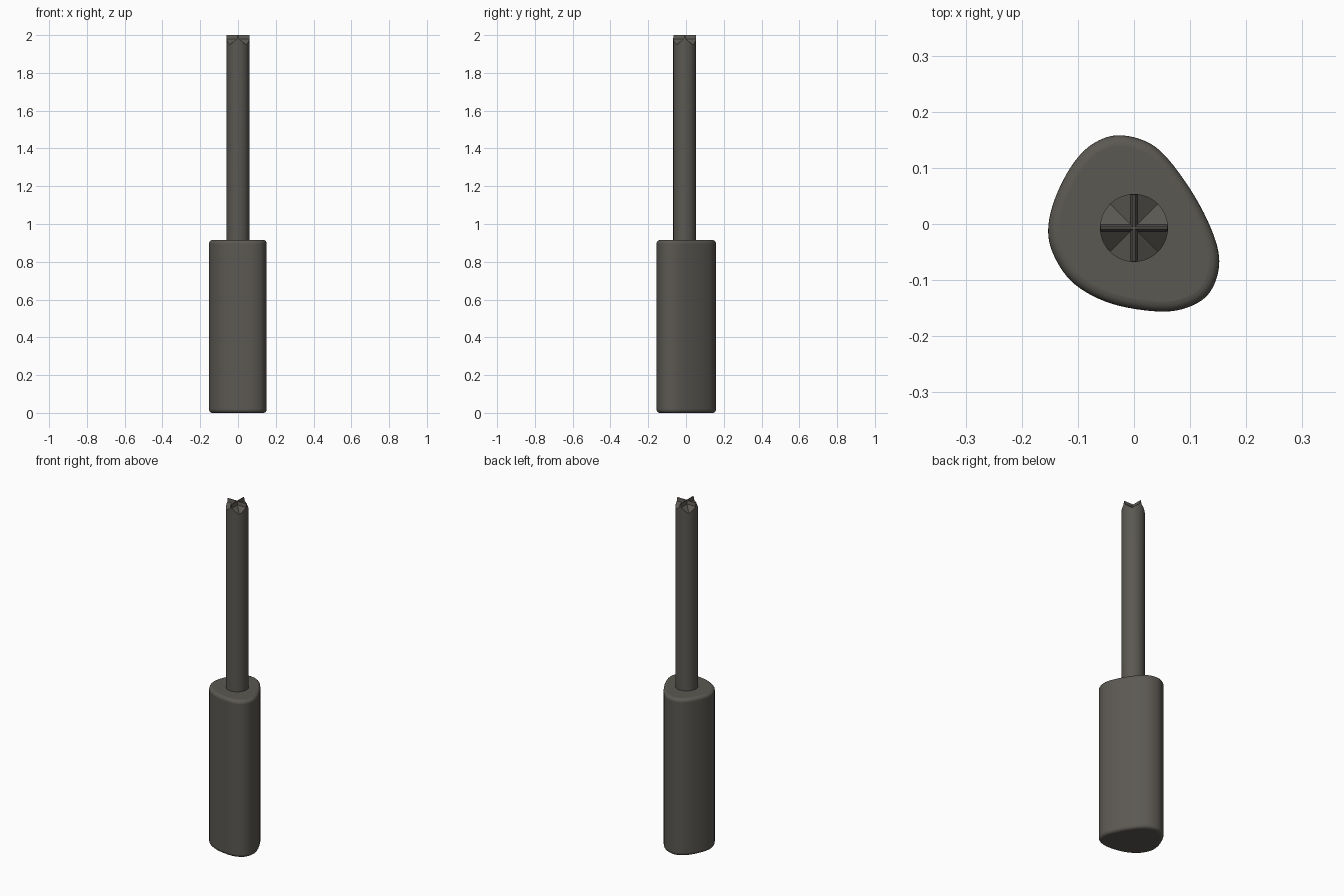
import bpy, bmesh, math
from mathutils import Vector
from mathutils.geometry import interpolate_bezier

if "Cube" in bpy.data.objects:
    bpy.data.objects.remove(bpy.data.objects["Cube"])

metal = bpy.data.materials.new("dark warm grey")
metal.diffuse_color = (0.105, 0.098, 0.085, 1)
metal.use_nodes = True
metal.node_tree.nodes["Principled BSDF"].inputs["Base Color"].default_value = metal.diffuse_color
CX, CY, R = 0.0, -0.007, 0.0605   # shaft axis and radius


def finish(bm, name):
    bmesh.ops.recalc_face_normals(bm, faces=bm.faces)
    me = bpy.data.meshes.new(name)
    bm.to_mesh(me)
    bm.free()
    me.materials.append(metal)
    ob = bpy.data.objects.new(name, me)
    bpy.context.collection.objects.link(ob)
    return ob


def smooth(ob, deg):
    bpy.ops.object.select_all(action='DESELECT')
    ob.select_set(True)
    bpy.context.view_layer.objects.active = ob
    bpy.ops.object.shade_smooth_by_angle(angle=math.radians(deg))


# Handle: rounded three-lobed profile, extruded and bevelled
outline = [(-0.021, 0.158), (0.04, 0.136), (0.095, 0.07), (0.136, -0.005),
           (0.152, -0.066), (0.137, -0.119), (0.1, -0.147), (0.045, -0.156),
           (-0.04, -0.142), (-0.105, -0.108), (-0.141, -0.06), (-0.153, -0.012),
           (-0.141, 0.045), (-0.109, 0.107), (-0.07, 0.145)]
pts = [Vector((x, y, 0)) for x, y in outline]
n = len(pts)
loop = []
for i in range(n):
    a, b, c, d = (pts[(i + k) % n] for k in (-1, 0, 1, 2))
    loop += interpolate_bezier(b, b + (c - a) / 6, c - (d - b) / 6, c, 7)[:-1]
bm = bmesh.new()
base = bm.faces.new([bm.verts.new(p) for p in loop])
ext = bmesh.ops.extrude_face_region(bm, geom=[base], use_keep_orig=True)
top = [v for v in ext["geom"] if isinstance(v, bmesh.types.BMVert)]
bmesh.ops.translate(bm, verts=top, vec=(0, 0, 0.915))
handle = finish(bm, "handle")
bev = handle.modifiers.new("soft_rims", 'BEVEL')
bev.width, bev.segments = 0.018, 5
bev.limit_method, bev.angle_limit = 'ANGLE', math.radians(60)
smooth(handle, 40)

# Shaft: cylinder whose end has four V grooves on the diagonals
SEG = 64
bm = bmesh.new()
low, high = [], []
for i in range(SEG):
    t = 2 * math.pi * i / SEG
    x, y = R * math.cos(t), R * math.sin(t)
    z = 1.985 - 0.036 * min(abs(x), abs(y)) / (R * math.sqrt(0.5))
    low.append(bm.verts.new((CX + x, CY + y, 0.9)))
    high.append(bm.verts.new((CX + x, CY + y, z)))
centre = bm.verts.new((CX, CY, 1.985))
for i in range(SEG):
    j = (i + 1) % SEG
    bm.faces.new((low[i], low[j], high[j], high[i]))
    bm.faces.new((high[i], high[j], centre))
bm.faces.new(low[::-1])
smooth(finish(bm, "shaft"), 50)

# Tip: two crossing tapered ridges
for k, name in enumerate(("tip_ridge_x", "tip_ridge_y")):
    bm = bmesh.new()
    bmesh.ops.create_cube(bm, size=1)
    for v in bm.verts:
        up = v.co.z > 0
        along = math.copysign(R - 0.0005, v.co.x)
        across = math.copysign(0.002 if up else 0.007, v.co.y)
        z = 2.0 if up else 1.975
        v.co = (CX + across, CY + along, z) if k else (CX + along, CY + across, z)
    finish(bm, name)
